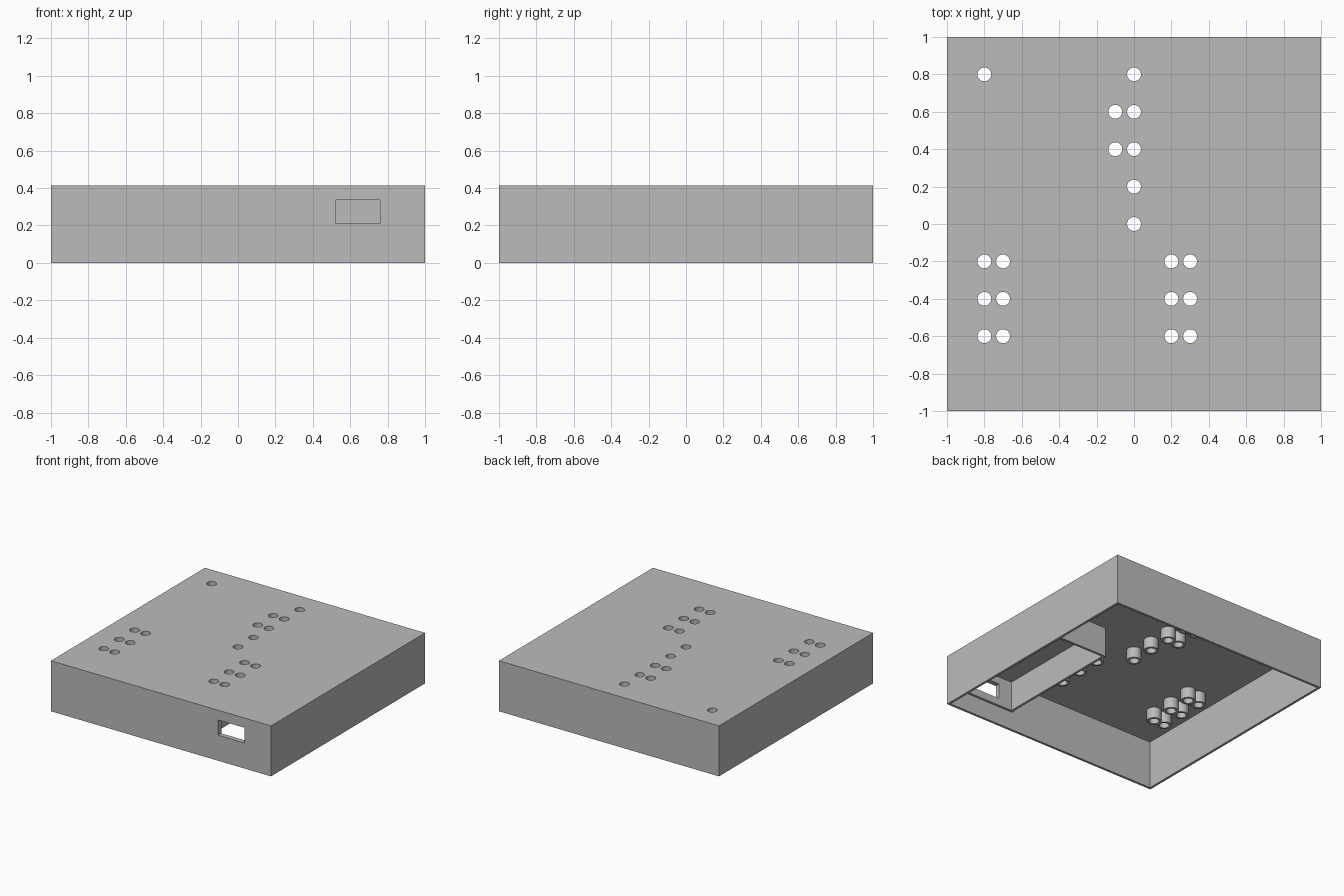
import bpy, bmesh
from math import cos, sin, tau
from mathutils import Matrix, Vector

if "Cube" in bpy.data.objects:
    bpy.data.objects.remove(bpy.data.objects["Cube"])

HEIGHT, WALL = 0.415, 0.02
CEILING = HEIGHT - WALL
HOLE_R, TUBE_R, SIDES = 0.037, 0.056, 32

grey = bpy.data.materials.new("grey_plastic")
grey.use_nodes = True
grey.diffuse_color = (0.5, 0.5, 0.5, 1)
grey.node_tree.nodes["Principled BSDF"].inputs["Base Color"].default_value = (0.5, 0.5, 0.5, 1)


def finish(name, bm):
    bmesh.ops.recalc_face_normals(bm, faces=bm.faces[:])
    mesh = bpy.data.meshes.new(name)
    bm.to_mesh(mesh)
    bm.free()
    mesh.materials.append(grey)
    obj = bpy.data.objects.new(name, mesh)
    bpy.context.collection.objects.link(obj)
    return obj


def box(name, low, high):
    low, high = Vector(low), Vector(high)
    bm = bmesh.new()
    bmesh.ops.create_cube(bm, size=1, matrix=Matrix.Translation((low + high) / 2)
                          @ Matrix.Diagonal((*(high - low), 1)))
    return finish(name, bm)


def select_only(obj):
    bpy.ops.object.select_all(action="DESELECT")
    obj.select_set(True)
    bpy.context.view_layer.objects.active = obj


def cut(obj, cutter):
    cutter.hide_render = True
    mod = obj.modifiers.new("cut", "BOOLEAN")
    mod.operation, mod.solver, mod.object = "DIFFERENCE", "EXACT", cutter
    select_only(obj)
    bpy.ops.object.modifier_apply(modifier=mod.name)


# Positions of the holes in the lid
holes = [(-0.8, 0.8), (0, 0.8), (0, 0.2), (0, 0)]
holes += [(x, y) for y in (0.4, 0.6) for x in (-0.1, 0)]
holes += [(x, y) for y in (-0.2, -0.4, -0.6) for x in (-0.8, -0.7, 0.2, 0.3)]

# Open-bottomed case and the compartment walls hanging from its ceiling
case = box("case", (-1, -1, 0), (1, 1, HEIGHT))
inner = 1 - WALL
cavity = box("cavity_cutter", (-inner, -inner, -1), (inner, inner, CEILING))
cut(case, cavity)

left, right, front, back = 0.38, 0.90, -inner, 0.12
compartment = box("compartment_walls", (left, front, 0.15), (right, back, CEILING))
hollow = box("compartment_cutter", (left + WALL, front + WALL, 0), (right - WALL, back - WALL, 1))
cut(compartment, hollow)

# Front opening through the case and the compartment
opening = box("opening_cutter", (0.52, -1.1, 0.21), (0.76, -0.9, 0.335))
cut(case, opening)
cut(compartment, opening)

# Round holes through the lid
bm = bmesh.new()
for x, y in holes:
    bmesh.ops.create_cone(bm, cap_ends=True, segments=SIDES, radius1=HOLE_R, radius2=HOLE_R,
                          depth=0.1, matrix=Matrix.Translation((x, y, HEIGHT)))
drill = finish("hole_cutter", bm)
cut(case, drill)

# Short guide tubes under the holes
bm = bmesh.new()
profile = [(HOLE_R, 0.305), (TUBE_R, 0.305), (TUBE_R, CEILING), (HOLE_R, CEILING)]
for x, y in holes:
    rings = [[bm.verts.new((x + r * sin(tau * i / SIDES), y + r * cos(tau * i / SIDES), z))
              for i in range(SIDES)] for r, z in profile]
    for k, ring in enumerate(rings):
        upper = rings[(k + 1) % len(rings)]
        for i in range(SIDES):
            j = (i + 1) % SIDES
            bm.faces.new((ring[i], ring[j], upper[j], upper[i]))
tubes = finish("guide_tubes", bm)

for cutter in (cavity, hollow, opening, drill):
    bpy.data.objects.remove(cutter)

for obj in (case, tubes):
    select_only(obj)
    bpy.ops.object.shade_smooth_by_angle()
